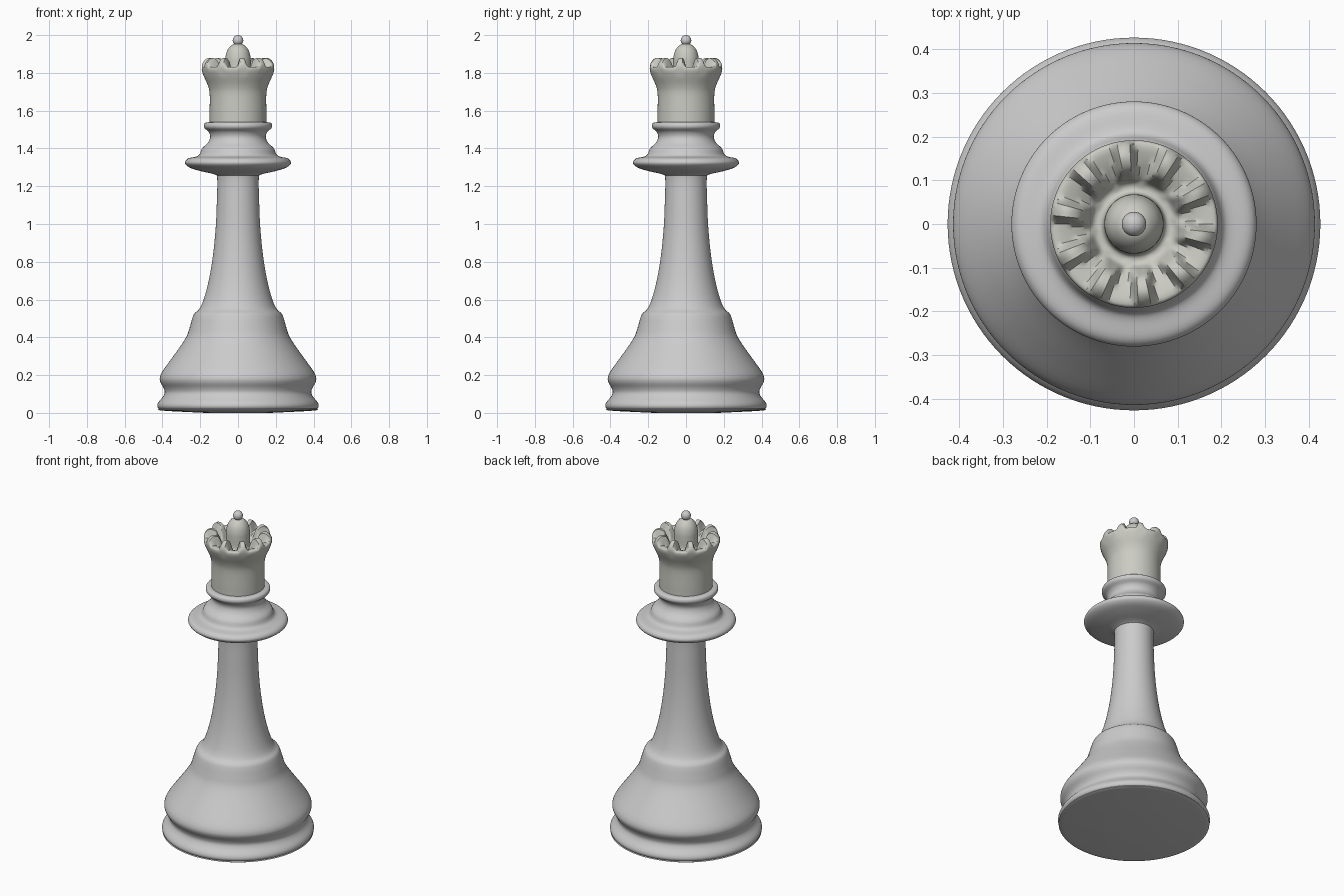
import bpy, bmesh, math

if "Cube" in bpy.data.objects:
    bpy.data.objects.remove(bpy.data.objects["Cube"])

SEG = 120
TEETH = 10


def smooth_path(pts, n=4):
    """Catmull-Rom interpolation of profile points (any dimension)."""
    out = []
    for i in range(len(pts) - 1):
        p0, p1, p2 = pts[max(i - 1, 0)], pts[i], pts[i + 1]
        p3 = pts[min(i + 2, len(pts) - 1)]
        for k in range(n):
            t = k / n
            out.append(tuple(
                0.5 * (2 * b + (c - a) * t + (2 * a - 5 * b + 4 * c - d) * t * t
                       + (3 * b - a - 3 * c + d) * t ** 3)
                for a, b, c, d in zip(p0, p1, p2, p3)))
    return out + [tuple(pts[-1])]


def lathe(name, profile, lift=None):
    """Revolve (r, z, weight) rings; lift(r, angle) * weight raises z."""
    bm = bmesh.new()
    rings = []
    for r, z, w in profile:
        ring = []
        for i in range(SEG):
            a = 2 * math.pi * i / SEG
            dz = w * lift(r, a) if lift else 0
            ring.append(bm.verts.new((r * math.cos(a), r * math.sin(a), z + dz)))
        rings.append(ring)
    for lo, hi in zip(rings, rings[1:]):
        for i in range(SEG):
            j = (i + 1) % SEG
            bm.faces.new((lo[i], lo[j], hi[j], hi[i]))
    bm.faces.new(rings[0][::-1])
    bm.faces.new(rings[-1])
    me = bpy.data.meshes.new(name)
    bm.to_mesh(me)
    bm.free()
    ob = bpy.data.objects.new(name, me)
    bpy.context.collection.objects.link(ob)
    shade(ob)
    return ob


def shade(ob):
    bpy.ops.object.select_all(action='DESELECT')
    ob.select_set(True)
    bpy.context.view_layer.objects.active = ob
    bpy.ops.object.shade_smooth_by_angle(angle=math.radians(40))


def tooth(r, a):
    """Rounded radial ridge of constant width, repeated around the crown."""
    step = 2 * math.pi / TEETH
    d = (a + math.radians(10) + step / 2) % step - step / 2
    t = min(max((0.029 - abs(r * d)) / 0.018, 0), 1)
    return t * t * (3 - 2 * t)


# Turned body: base, stem and collars
body = [(0.17, 0), (0.40, 0.012), (0.42, 0.022), (0.427, 0.038), (0.42, 0.058),
        (0.398, 0.085), (0.388, 0.108), (0.394, 0.132), (0.41, 0.16),
        (0.414, 0.185), (0.40, 0.22), (0.35, 0.29), (0.30, 0.36), (0.27, 0.41),
        (0.255, 0.455), (0.242, 0.50), (0.23, 0.527), (0.205, 0.55),
        (0.182, 0.60), (0.155, 0.70), (0.133, 0.83), (0.118, 0.98),
        (0.112, 1.12), (0.11, 1.24), (0.122, 1.262), (0.19, 1.278),
        (0.25, 1.296), (0.277, 1.315), (0.279, 1.332), (0.262, 1.348),
        (0.22, 1.357), (0.203, 1.37), (0.19, 1.40), (0.16, 1.43),
        (0.147, 1.46), (0.155, 1.487), (0.177, 1.507), (0.181, 1.523),
        (0.172, 1.536), (0.14, 1.54)]
lathe("body", [(r, z, 0) for r, z in smooth_path(body)])

# Crown: flared cup, ring of ridged teeth, hollow and central dome
cup = [(0.15, 1.535, 0), (0.15, 1.60, 0), (0.15, 1.69, 0), (0.16, 1.735, 0),
       (0.180, 1.78, 0), (0.191, 1.81, 0.01), (0.190, 1.828, 0.018),
       (0.178, 1.832, 0.035), (0.16, 1.828, 0.05), (0.14, 1.82, 0.055),
       (0.122, 1.81, 0.05), (0.108, 1.80, 0.025), (0.095, 1.79, 0),
       (0.078, 1.785, 0), (0.069, 1.80, 0), (0.068, 1.85, 0),
       (0.066, 1.885, 0), (0.056, 1.92, 0), (0.036, 1.945, 0), (0.012, 1.955, 0)]
crown = lathe("crown", smooth_path(cup), tooth)
mat = bpy.data.materials.new("warm_grey")
mat.diffuse_color = (0.60, 0.60, 0.55, 1)
mat.use_nodes = True
mat.node_tree.nodes["Principled BSDF"].inputs["Base Color"].default_value = mat.diffuse_color
crown.data.materials.append(mat)

# Small ball on top
bpy.ops.mesh.primitive_uv_sphere_add(segments=32, ring_count=16, radius=0.028,
                                     location=(0, 0, 1.972))
ball = bpy.context.object
ball.name = "top_ball"
shade(ball)
